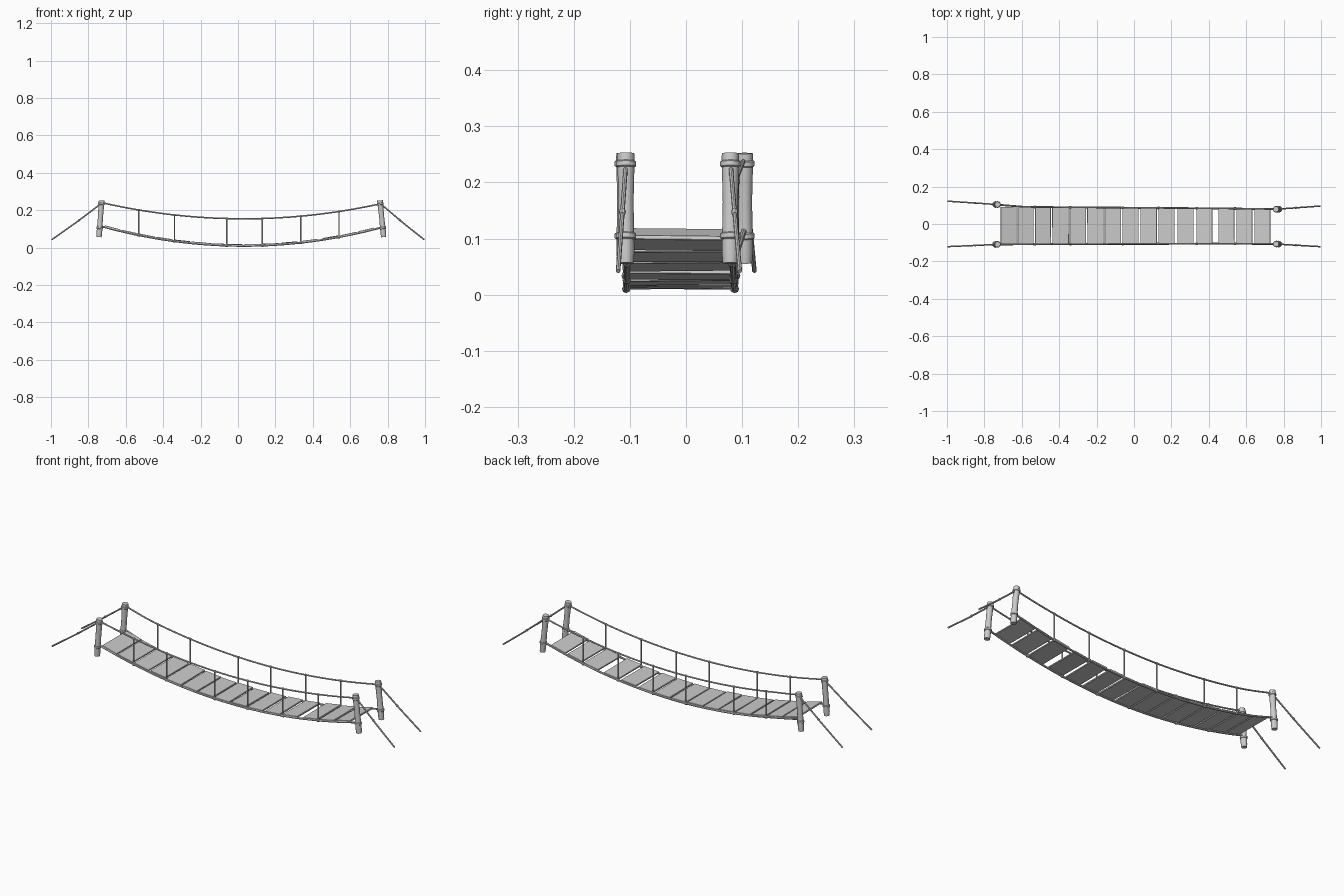
import bpy, bmesh, math, random
from mathutils import Vector, Matrix

if "Cube" in bpy.data.objects:
    bpy.data.objects.remove(bpy.data.objects["Cube"])

random.seed(4)
HANGERS = [-0.53, -0.34, -0.06, 0.13, 0.335, 0.54]
PLANKS = [-0.671, -0.580, -0.487, -0.393, -0.300, -0.206, -0.113, -0.019,
          0.078, 0.174, 0.275, 0.377, 0.495, 0.591, 0.687]


def deck_z(x):
    return 0.009 + 0.181 * (x - 0.03) ** 2


def rail_z(x):
    return 0.154 + 0.15 * (x - 0.03) ** 2


def side_y(x, side):
    # the back side splays outwards at the left end
    if side < 0:
        table = [(-0.74, -0.109), (-0.5, -0.108), (0.5, -0.105), (0.78, -0.107)]
    else:
        table = [(-0.74, 0.104), (-0.58, 0.091), (0.5, 0.083), (0.78, 0.079)]
    for (xa, ya), (xb, yb) in zip(table, table[1:]):
        if x <= xb:
            return ya + (yb - ya) * (x - xa) / (xb - xa)
    return table[-1][1]


def mesh_object(name, bm):
    bmesh.ops.recalc_face_normals(bm, faces=bm.faces)
    me = bpy.data.meshes.new(name)
    bm.to_mesh(me)
    bm.free()
    ob = bpy.data.objects.new(name, me)
    bpy.context.collection.objects.link(ob)
    return ob


def lathe(bm, base, axis, profile, sides=12):
    # capped solid of revolution: profile is (distance along axis, radius)
    rot = Vector((0, 0, 1)).rotation_difference(axis).to_matrix()
    rings = []
    for d, r in profile:
        rings.append([bm.verts.new(base + rot @ Vector((
            r * math.cos(2 * math.pi * i / sides),
            r * math.sin(2 * math.pi * i / sides), d))) for i in range(sides)])
    for a, b in zip(rings, rings[1:]):
        for i in range(sides):
            j = (i + 1) % sides
            bm.faces.new((a[i], a[j], b[j], b[i]))
    bm.faces.new(rings[0])
    bm.faces.new(rings[-1])


def rope(name, points, radius):
    # capped tube through the points
    bm = bmesh.new()
    rings = []
    for i, p in enumerate(points):
        t = (points[min(i + 1, len(points) - 1)] - points[max(i - 1, 0)]).normalized()
        u = t.cross(Vector((0, 1, 0))).normalized()
        v = t.cross(u)
        rings.append([bm.verts.new(p + radius * (u * math.cos(k * math.pi / 4)
                      + v * math.sin(k * math.pi / 4))) for k in range(8)])
    for a, b in zip(rings, rings[1:]):
        for k in range(8):
            bm.faces.new((a[k], a[(k + 1) % 8], b[(k + 1) % 8], b[k]))
    bm.faces.new(rings[0])
    bm.faces.new(rings[-1])
    return mesh_object(name, bm)


def knot(name, centre, axis, radius, half):
    bm = bmesh.new()
    axis = axis.normalized()
    lathe(bm, centre - axis * half, axis,
          [(0, radius * 0.7), (half * 0.5, radius), (half * 1.5, radius), (2 * half, radius * 0.7)], 8)
    mesh_object(name, bm)


# leaning posts with rope wraps
for end in (-1, 1):
    for side in (-1, 1):
        label = ("left" if end < 0 else "right") + ("_front" if side < 0 else "_back")
        xb, xt = (-0.743, -0.729) if end < 0 else (0.779, 0.759)
        y = side_y(xb, side)
        base, top = Vector((xb, y, 0.056)), Vector((xt, y, 0.252))
        axis = (top - base).normalized()
        L = (top - base).length
        bm = bmesh.new()
        lathe(bm, base, axis, [(0, 0.0135), (0.02, 0.015), (0.06, 0.0145), (0.11, 0.0135),
                               (0.15, 0.0145), (L - 0.006, 0.0155), (L, 0.015)])
        mesh_object("post_" + label, bm)
        for tag, z in (("upper", 0.234), ("lower", 0.105)):
            bm = bmesh.new()
            lathe(bm, base + axis * (z - 0.056 - 0.006), axis,
                  [(0, 0.0155), (0.002, 0.018), (0.010, 0.018), (0.012, 0.0155)])
            mesh_object("%s_wrap_%s" % (tag, label), bm)
        # guy rope down to the anchor
        foot_y = (-0.121 if side < 0 else (0.122 if end < 0 else 0.096))
        head = Vector((xt, y, 0.237))
        foot = Vector((0.996 * end, foot_y, 0.042))
        mid = head.lerp(foot, 0.5) - Vector((0, 0, 0.003))
        rope("guy_rope_" + label, [head, mid, foot], 0.004)
        knot("guy_knot_" + label, head.lerp(foot, 0.45) - Vector((0, 0, 0.002)),
             foot - head, 0.006, 0.006)

# deck ropes, hand ropes and hangers
for side in (-1, 1):
    label = "front" if side < 0 else "back"
    xs = [-0.735 + 1.503 * i / 32 for i in range(33)]
    rope("deck_rope_" + label, [Vector((x, side_y(x, side), deck_z(x))) for x in xs], 0.005)
    rope("hand_rope_" + label, [Vector((x, side_y(x, side), rail_z(x))) for x in xs], 0.004)
    for n, x in enumerate(HANGERS):
        y = side_y(x, side)
        low, high = Vector((x, y, deck_z(x))), Vector((x, y, rail_z(x)))
        rope("hanger_%s_%d" % (label, n), [low, high], 0.0035)
        knot("lower_knot_%s_%d" % (label, n), low, Vector((1, 0, 0.362 * (x - 0.03))), 0.0075, 0.007)
        knot("upper_knot_%s_%d" % (label, n), high, Vector((1, 0, 0.3 * (x - 0.03))), 0.006, 0.006)

# slightly uneven planks lying on the deck ropes
for n, x in enumerate(PLANKS):
    y0 = side_y(x, -1) + random.uniform(-0.005, 0.002)
    y1 = side_y(x, 1) + random.uniform(-0.001, 0.005)
    y1 = min(y1, 0.092)
    width = 0.087 + random.uniform(-0.002, 0.002)
    slope = math.atan(0.362 * (x - 0.03)) + random.uniform(-0.015, 0.015)
    bm = bmesh.new()
    bmesh.ops.create_cube(bm, size=1, matrix=(
        Matrix.Translation((x, (y0 + y1) / 2, deck_z(x) + 0.005))
        @ Matrix.Rotation(-slope, 4, 'Y') @ Matrix.Rotation(random.uniform(-0.012, 0.012), 4, 'X')
        @ Matrix.Diagonal((width, y1 - y0, 0.008, 1))))
    bmesh.ops.bevel(bm, geom=bm.edges[:], offset=0.001, segments=1, affect='EDGES')
    mesh_object("plank_%d" % n, bm)

# smooth the round parts
for ob in bpy.context.scene.objects:
    ob.select_set(not ob.name.startswith("plank"))
    if not ob.name.startswith("plank"):
        bpy.context.view_layer.objects.active = ob
bpy.ops.object.shade_smooth_by_angle(angle=math.radians(35))
